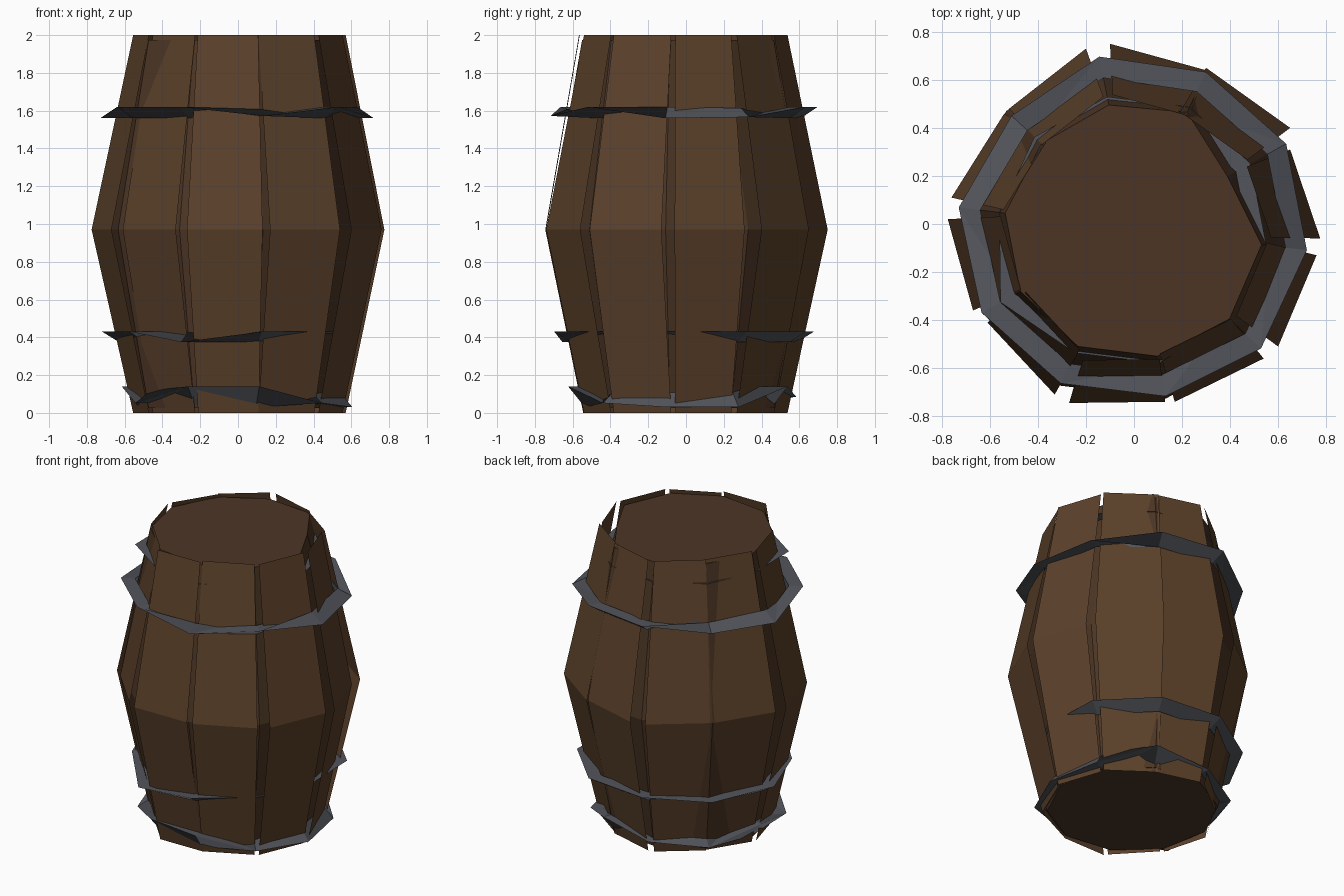
import bpy, bmesh, math
from mathutils import Vector

if "Cube" in bpy.data.objects:
    bpy.data.objects.remove(bpy.data.objects["Cube"])


def material(name, rgb):
    m = bpy.data.materials.new(name)
    m.diffuse_color = (*rgb, 1)
    m.use_nodes = True
    m.node_tree.nodes["Principled BSDF"].inputs["Base Color"].default_value = m.diffuse_color
    return m


WOOD = material("brown_wood", (0.105, 0.052, 0.023))
DARK = material("dark_wood", (0.072, 0.036, 0.018))
IRON = material("iron", (0.085, 0.09, 0.105))


def add_mesh(name, verts, faces, mat, solid=False):
    me = bpy.data.meshes.new(name)
    me.from_pydata(verts, [], faces)
    if solid:
        bm = bmesh.new()
        bm.from_mesh(me)
        bmesh.ops.recalc_face_normals(bm, faces=bm.faces)
        bm.to_mesh(me)
        bm.free()
    me.materials.append(mat)
    ob = bpy.data.objects.new(name, me)
    bpy.context.collection.objects.link(ob)
    return ob


# Staves: thin bent planks, given by their edge at the belly (clockwise from the
# back) and how far the ends draw in towards the axis
STAVES = [
    (-0.10, 0.75, 0.30, 0.64, 0.71), (0.30, 0.65, 0.65, 0.40, 0.70),
    (0.65, 0.31, 0.775, -0.06, 0.73), (0.76, -0.13, 0.60, -0.51, 0.72),
    (0.54, -0.56, 0.17, -0.74, 0.72), (0.13, -0.74, -0.27, -0.745, 0.73),
    (-0.33, -0.71, -0.61, -0.41, 0.72), (-0.67, -0.36, -0.775, 0.02, 0.71),
    (-0.76, 0.11, -0.54, 0.46, 0.70), (-0.52, 0.48, -0.20, 0.73, 0.71),
]


def stave(i, x0, y0, x1, y1, pull):
    a, b = Vector((x0, y0)), Vector((x1, y1))
    mid, half = (a + b) / 2, (b - a) / 2
    top_pull = 0.76 if i == 5 else pull      # the front stave flares at the top
    verts = []
    for z, s, w in ((0, pull, 0.80), (0.97, 1, 1), (2, top_pull, 0.80)):
        for side in (-1, 1):
            p = mid * s + half * (w * side)
            verts.append((p.x, p.y, z))
    add_mesh(f"stave_{i + 1}", verts, [(0, 2, 3, 1), (2, 4, 5, 3)], WOOD)


for i, s in enumerate(STAVES):
    stave(i, *s)


# Ten-sided rings share corners that fall in the gaps between staves
def ring(r, z, cx=-0.005, cy=-0.02):
    rs = r if isinstance(r, (list, tuple)) else [r] * 10
    zs = z if isinstance(z, (list, tuple)) else [z] * 10
    return [(cx + rs[k] * math.cos(math.radians(36 * k - 7)),
             cy + rs[k] * math.sin(math.radians(36 * k - 7)), zs[k]) for k in range(10)]


def bands(n_rings, closed):
    faces = []
    for n in range(n_rings if closed else n_rings - 1):
        u, v = n * 10, (n + 1) % n_rings * 10
        for k in range(10):
            j = (k + 1) % 10
            faces.append((u + k, u + j, v + j, v + k))
    return faces


# Inner cask: closed body behind the gaps, with heads set just inside the rims
chipped = [0.54, 0.45, 0.535, 0.525, 0.52, 0.535, 0.535, 0.54, 0.54, 0.55]
body = ring(0.535, 0.025) + ring(0.72, 0.97) + ring(chipped, 1.975)
add_mesh("inner_cask", body,
         bands(3, False) + [tuple(range(10)), tuple(range(20, 30))], DARK, True)


# Hoops: bent wedge section; the outer edge wanders up (1) and down (0)
def hoop(name, r_out, width, low, high, wave):
    outs = r_out if isinstance(r_out, list) else [r_out] * 10
    ins = [r - width for r in outs]
    edge = [low + (high - low) * w for w in wave]
    inner = [low + (high - low) * (1 - w) for w in wave]
    verts = ring(outs, edge) + ring(ins, inner) + ring(ins, edge)
    add_mesh(name, verts, bands(3, True), IRON, True)


hoop("bottom_hoop", 0.615, 0.09, 0.03, 0.14, [0, 0, 1, 0.5, 0.3, 1, 0.2, 1, 1, 0.2])
hoop("lower_hoop", [0.63, 0.70, 0.72, 0.71, 0.69, 0.72, 0.65, 0.70, 0.69, 0.63],
     0.09, 0.375, 0.43, [1, 1, 1, 1, 0.6, 1, 1, 0, 1, 1])
hoop("upper_hoop", [0.73, 0.73, 0.72, 0.73, 0.69, 0.73, 0.72, 0.71, 0.71, 0.73],
     0.09, 1.56, 1.62, [0, 0.1, 1, 1, 0.2, 0, 1, 1, 0.2, 1])
hoop("top_hoop", [0.56] * 6 + [0.63, 0.57, 0.57, 0.56], 0.07, 1.845, 1.865, [0.5] * 10)
